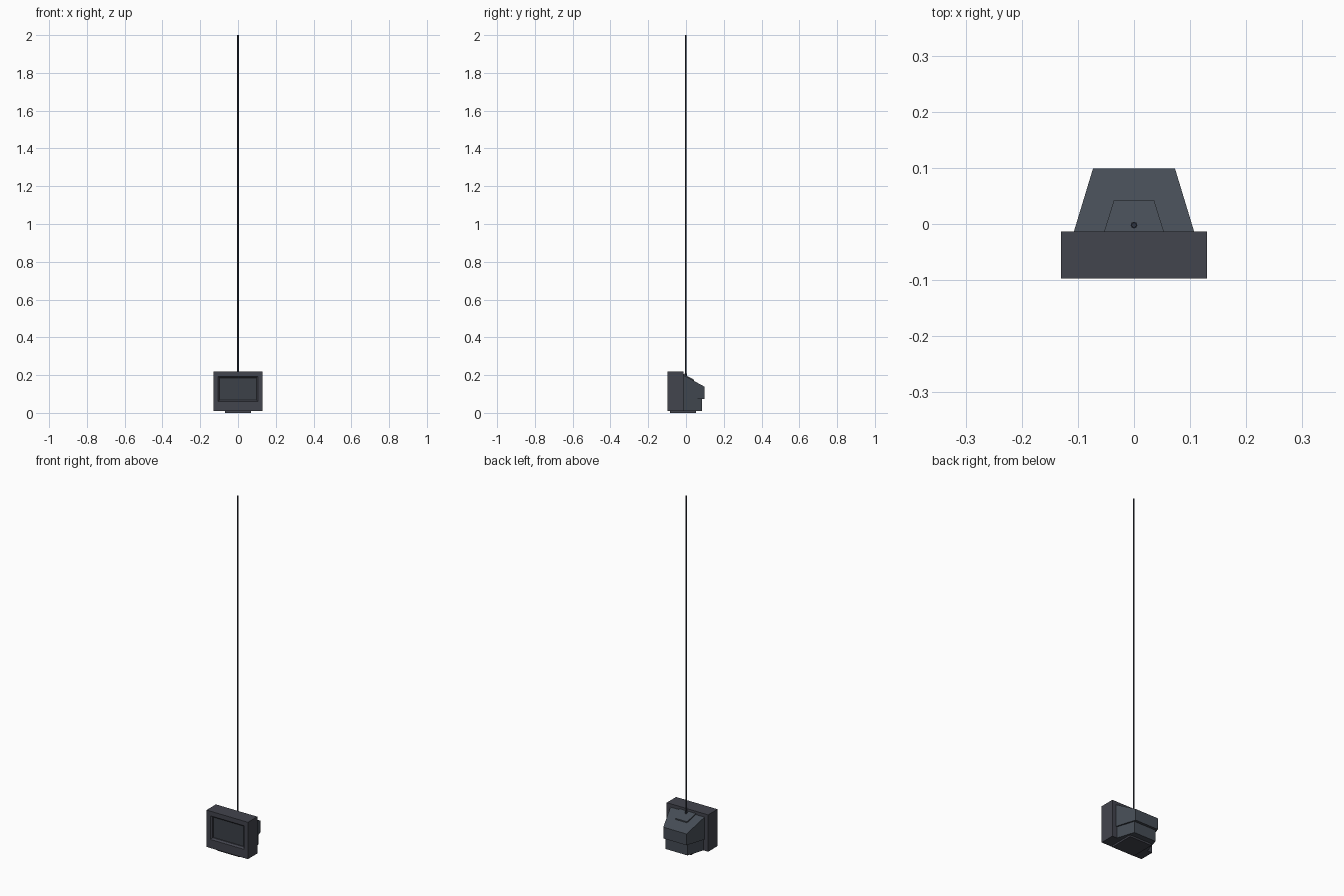
import bpy, bmesh

if "Cube" in bpy.data.objects:
    bpy.data.objects.remove(bpy.data.objects["Cube"])


def material(name, rgb):
    m = bpy.data.materials.new(name)
    m.diffuse_color = (*rgb, 1)
    m.use_nodes = True
    m.node_tree.nodes["Principled BSDF"].inputs["Base Color"].default_value = m.diffuse_color
    return m


CASE = material("dark_case", (0.055, 0.058, 0.075))
SHELL = material("slate_shell", (0.06, 0.072, 0.09))
SCREEN = material("screen_glass", (0.045, 0.052, 0.065))
BLACK = material("black_cable", (0.03, 0.035, 0.05))


def finish(name, bm, *mats):
    bmesh.ops.recalc_face_normals(bm, faces=bm.faces[:])
    mesh = bpy.data.meshes.new(name)
    bm.to_mesh(mesh)
    bm.free()
    for m in mats:
        mesh.materials.append(m)
    ob = bpy.data.objects.new(name, mesh)
    bpy.context.collection.objects.link(ob)
    return ob


def rect(bm, hw, y, z0, z1):
    return [bm.verts.new(p) for p in
            ((-hw, y, z0), (hw, y, z0), (hw, y, z1), (-hw, y, z1))]


def loft(name, sections, mats, screen_index=None):
    """Join upright rectangles (half width, y, bottom, top) into a closed solid."""
    bm = bmesh.new()
    rings = [rect(bm, *s) for s in sections]
    for a, b in zip(rings, rings[1:]):
        for i in range(4):
            j = (i + 1) % 4
            bm.faces.new((a[i], a[j], b[j], b[i]))
    bm.faces.new(rings[0])
    cap = bm.faces.new(rings[-1])
    if screen_index is not None:
        cap.material_index = screen_index
    return finish(name, bm, *mats)


# Front cabinet with a stepped, recessed screen
loft("monitor_cabinet", [
    (0.130, -0.013, 0.010, 0.219),
    (0.130, -0.097, 0.010, 0.219),
    (0.106, -0.097, 0.059, 0.193),
    (0.097, -0.088, 0.067, 0.185),
    (0.097, -0.082, 0.067, 0.185),
], [CASE, SCREEN], 1)

# Tapered tube housing, with a narrower base below it
loft("rear_housing", [(0.107, -0.013, 0.074, 0.200),
                      (0.073, 0.099, 0.074, 0.138)], [SHELL])
loft("rear_lower_housing", [(0.100, -0.013, 0.010, 0.074),
                            (0.069, 0.085, 0.010, 0.074)], [SHELL])

# Raised cable mount on the sloping top
loft("cable_mount", [(0.053, -0.013, 0.160, 0.206),
                     (0.036, 0.042, 0.140, 0.176)], [SHELL])

# Low foot under the case
loft("foot", [(0.070, -0.085, 0.0, 0.010),
              (0.070, 0.053, 0.0, 0.010)], [CASE])


# Long hanging cable with a small grommet at its base
def rod(name, radius, z0, z1):
    bm = bmesh.new()
    bmesh.ops.create_cone(bm, cap_ends=True, segments=8, radius1=radius,
                          radius2=radius, depth=z1 - z0)
    bmesh.ops.translate(bm, verts=bm.verts[:], vec=(0, -0.002, (z0 + z1) / 2))
    return finish(name, bm, BLACK)


rod("hanging_cable", 0.0045, 0.185, 2.0)
rod("cable_grommet", 0.006, 0.185, 0.208)
